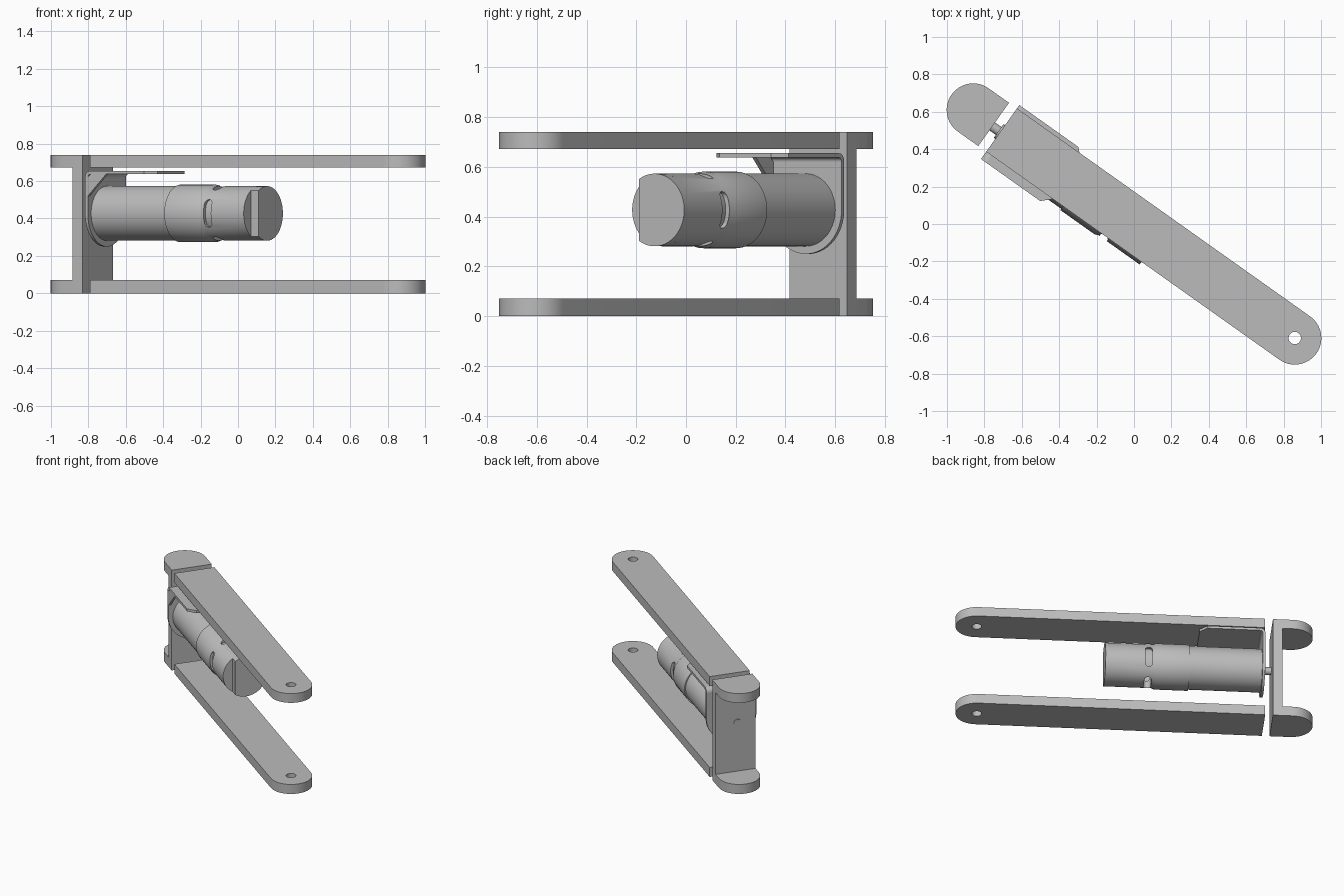
import bpy, bmesh
from math import radians, sin, cos, pi, acos
from mathutils import Matrix

if "Cube" in bpy.data.objects:
    bpy.data.objects.remove(bpy.data.objects["Cube"])

# Everything is built along local x, then turned to the diagonal
TURN = Matrix.Rotation(radians(-35.35), 4, "Z")
ALONG = Matrix(((0, 0, 1, 0), (1, 0, 0, 0), (0, 1, 0, 0), (0, 0, 0, 1)))    # outline (y, z), depth x
ACROSS = Matrix(((1, 0, 0, 0), (0, 0, -1, 0), (0, 1, 0, 0), (0, 0, 0, 1)))  # outline (x, z), depth -y
FLAT = Matrix.Identity(4)                                                 # outline (x, y), depth z

grey = bpy.data.materials.new("machined_grey")
grey.use_nodes = True
COLOUR = (0.5, 0.5, 0.5, 1)
grey.diffuse_color = COLOUR
grey.node_tree.nodes["Principled BSDF"].inputs["Base Color"].default_value = COLOUR

W = 0.142            # half width of the arms
PIVOT = 1.054        # distance of the rounded end centres
MY, MZ = -0.013, 0.427   # motor axis
TOP = 0.74


def arc(cx, cy, r, a0, a1, n=24):
    return [(cx + r * cos(a0 + (a1 - a0) * i / n), cy + r * sin(a0 + (a1 - a0) * i / n))
            for i in range(n + 1)]


def rect(x0, x1, y0, y1):
    return [(x0, y0), (x1, y0), (x1, y1), (x0, y1)]


def circle(cx, cy, r, n=48):
    return arc(cx, cy, r, 0, 2 * pi, n)[:-1]


def finish(name, bm):
    bmesh.ops.recalc_face_normals(bm, faces=bm.faces)
    bm.transform(TURN)
    mesh = bpy.data.meshes.new(name)
    bm.to_mesh(mesh)
    bm.free()
    mesh.materials.append(grey)
    obj = bpy.data.objects.new(name, mesh)
    bpy.context.collection.objects.link(obj)
    return obj


def prism(name, outline, d0, d1, frame=FLAT):
    bm = bmesh.new()
    face = bm.faces.new([bm.verts.new((a, b, d0)) for a, b in outline])
    ext = bmesh.ops.extrude_face_region(bm, geom=[face])
    bmesh.ops.translate(bm, vec=(0, 0, d1 - d0),
                        verts=[g for g in ext["geom"] if isinstance(g, bmesh.types.BMVert)])
    bm.transform(frame)
    return finish(name, bm)


def lathe(name, profile, steps=64):
    bm = bmesh.new()
    vs = [bm.verts.new((x, MY, MZ + r)) for x, r in profile]
    edges = [bm.edges.new(pair) for pair in zip(vs, vs[1:])]
    bmesh.ops.spin(bm, geom=vs + edges, cent=(0, MY, MZ), axis=(1, 0, 0),
                   angle=2 * pi, steps=steps)
    bmesh.ops.remove_doubles(bm, verts=bm.verts, dist=0.0001)
    return finish(name, bm)


def cut(obj, cutters):
    for c in cutters:
        c.hide_render = True
        mod = obj.modifiers.new("cut", "BOOLEAN")
        mod.operation, mod.solver, mod.object = "DIFFERENCE", "EXACT", c
    dg = bpy.context.evaluated_depsgraph_get()
    mesh = bpy.data.meshes.new_from_object(obj.evaluated_get(dg))
    obj.modifiers.clear()
    obj.data = mesh
    for c in cutters:
        bpy.data.objects.remove(c)


parts = []

# Two long arms with a pivot hole, and the matching rounded end caps
for side, z0, z1 in (("lower", 0, 0.07), ("upper", TOP - 0.068, TOP)):
    arm = prism(side + "_arm", [(-0.868, W), (-0.868, -W)] + arc(PIVOT, 0, W, -pi / 2, pi / 2), z0, z1)
    cut(arm, [prism("hole_cutter", circle(PIVOT, 0, 0.033), z0 - 0.1, z1 + 0.1)])
    cap = prism(side + "_end_cap", [(-0.92, -W), (-0.92, W)] + arc(-PIVOT, 0, W, pi / 2, 3 * pi / 2), z0, z1)
    parts += [arm, cap]

# Upright web joining the end caps
parts.append(prism("end_web", rect(-0.985, -0.92, -W, W), 0.03, TOP - 0.03))

# Motor mount: round-bottomed plate, bend, top flange with clipped corners, gusset
R, U, T, B = 0.177, -0.868, 0.018, 0.035
Z = 0.655
lo, hi = MY - R, MY + R
parts.append(prism("mount_plate", [(hi, Z - B), (lo, Z - B)] + arc(MY, MZ, R, pi, 2 * pi, 32),
                   U, U + T, ALONG))
parts.append(prism("mount_bend", arc(U + B, Z - B, B, pi, pi / 2, 8) + arc(U + B, Z - B, B - T, pi / 2, pi, 8),
                   -hi, -lo, ACROSS))
parts.append(prism("mount_flange", [(U + B, lo), (-0.48, lo), (-0.43, lo + 0.05),
                                    (-0.43, hi - 0.05), (-0.48, hi), (U + B, hi)], Z - T, Z))
parts.append(prism("mount_gusset", [(U + T, 0.52), (-0.73, Z - T), (U + B, Z - T), (U + T, Z - B)],
                   -lo - T, -lo, ACROSS))

# Motor body with a raised band and four vent slots
body = lathe("motor_body", [(-0.855, 0), (-0.855, 0.14), (-0.85, 0.146), (-0.365, 0.146), (-0.365, 0.154),
                            (-0.14, 0.154), (-0.122, 0.146), (0.15, 0.146), (0.15, 0)])
SX, SR, SL = -0.09, 0.024, 0.05


def slot(cy):
    return arc(SX, cy + SL, SR, 0, pi, 10) + arc(SX, cy - SL, SR, pi, 2 * pi, 10)


cut(body, [prism("slot_cutter", slot(MY), MZ - 0.3, MZ + 0.3),
           prism("slot_cutter", slot(MZ), -MY - 0.3, -MY + 0.3, ACROSS),
           prism("cavity_cutter", circle(MY, MZ, 0.128), SX - 0.03, SX + 0.03, ALONG)])
parts.append(body)

# Motor tail with one flat side
a = acos(0.078 / 0.146)
parts.append(prism("motor_tail", arc(MY, MZ, 0.146, -pi + a, pi - a, 48), 0.15, 0.2, ALONG))

# Drive shaft through the web, with a small boss at the mount plate
parts.append(prism("drive_shaft", circle(MY, MZ, 0.026, 32), -0.988, -0.86, ALONG))
parts.append(prism("shaft_boss", circle(MY, MZ, 0.045, 32), -0.878, -0.86, ALONG))

# Smooth the round walls, keep the edges crisp
bpy.ops.object.select_all(action="DESELECT")
for p in parts:
    p.select_set(True)
bpy.context.view_layer.objects.active = parts[0]
bpy.ops.object.shade_smooth_by_angle(angle=radians(30))
